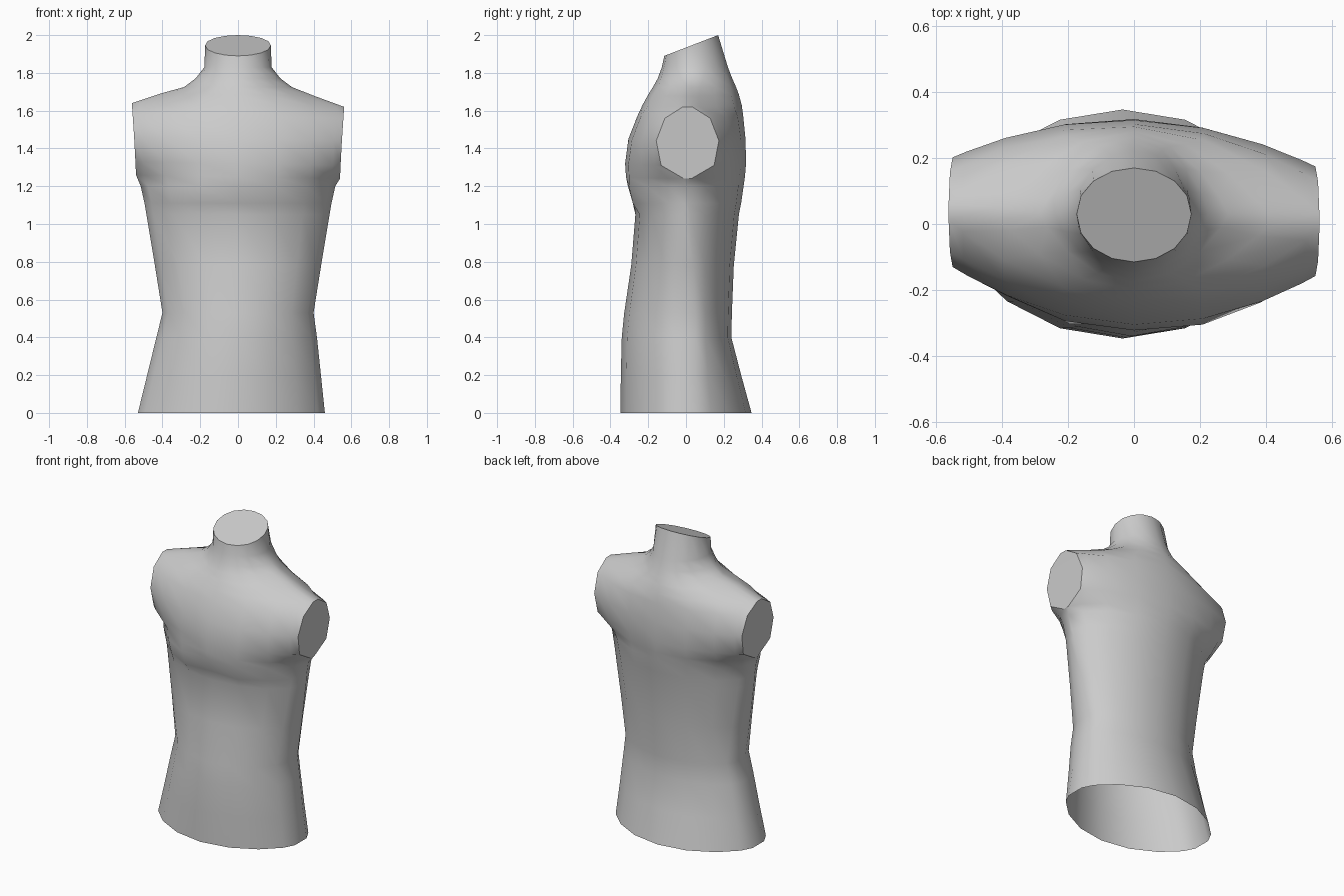
import bpy, bmesh, math

# Horizontal sections: z, half width, front y, back y, half depth of the flat side,
# roundness exponent (0.5 = ellipse, 1 = parabola), chest bulge
SECTIONS = [
    (0.00, 0.495, -0.347, 0.347, 0.06, 0.72, 0.00),
    (0.20, 0.460, -0.345, 0.292, 0.05, 0.68, 0.00),
    (0.40, 0.425, -0.340, 0.240, 0.05, 0.66, 0.00),
    (0.53, 0.400, -0.327, 0.243, 0.05, 0.66, 0.00),
    (0.78, 0.440, -0.290, 0.253, 0.04, 0.66, 0.00),
    (1.05, 0.485, -0.268, 0.280, 0.02, 0.62, 0.00),
    (1.11, 0.495, -0.272, 0.292, 0.01, 0.60, 0.035),
    (1.20, 0.515, -0.306, 0.305, 0.00, 0.60, 0.025),
    (1.25, 0.540, -0.317, 0.312, 0.02, 0.68, 0.012),
    (1.32, 0.543, -0.322, 0.318, 0.14, 0.90, 0.005),
    (1.45, 0.550, -0.305, 0.315, 0.166, 1.0, 0.00),
    (1.57, 0.558, -0.258, 0.303, 0.12, 1.0, 0.00),
    (1.63, 0.562, -0.230, 0.295, 0.025, 1.0, 0.00),
    (1.685, 0.405, -0.200, 0.280, 0.02, 1.0, 0.00),
    (1.725, 0.285, -0.175, 0.265, 0.00, 0.85, 0.00),
    (1.77, 0.225, -0.150, 0.245, 0.00, 0.65, 0.00),
    (1.83, 0.178, -0.128, 0.222, 0.00, 0.50, 0.00),
    (1.94, 0.174, -0.115, 0.170, 0.00, 0.48, 0.00),
]
STEPS = 8


def section_points(z, w, front, back, e, q, chest):
    """Closed outline: front edge right to left, then back edge left to right."""
    arms = 1.22 < z < 1.7
    yc = 0.03 if z > 1.7 else 0.022 if arms else 0.0
    pts = []
    for side, depth in ((-1, front), (1, back)):
        for i in range(STEPS + 1):
            u = -side * math.cos(math.pi * i / STEPS)
            start = yc + side * e
            y = start + (depth - start) * max(0.0, 1 - u * u) ** q
            x = w * u - 0.035 * max(0.0, 1 - z / 0.5)      # hips lean to one side
            if side < 0:
                y -= chest * math.exp(-((abs(x) - 0.22) / 0.13) ** 2)
            h = z
            if arms:                                       # slight twist of the shoulders
                y -= 0.014 * x / 0.56
                h -= 0.010 * x / 0.56
            if z > 1.9:                                    # neck is cut at a slant
                h = 1.89 + 0.11 * (y - front) / (back - front)
            pts.append((x, y, h))
    return pts


# Torso: loft through the sections, open below, closed at neck and arms
bm = bmesh.new()
rings = [[bm.verts.new(p) for p in section_points(*s)] for s in SECTIONS]
for low, high in zip(rings, rings[1:]):
    n = len(low)
    for i in range(n):
        k = (i + 1) % n
        bm.faces.new((low[i], low[k], high[k], high[i]))
bm.faces.new(rings[-1])
bmesh.ops.remove_doubles(bm, verts=bm.verts, dist=0.0005)
bmesh.ops.recalc_face_normals(bm, faces=bm.faces)


# Crisp rims around the flat arm cuts
def is_cut(face):
    c = face.calc_center_median()
    return abs(c.x) > 0.53 and abs(face.normal.x) > 0.985 and 1.25 < c.z < 1.64


for edge in bm.edges:
    if sum(is_cut(f) for f in edge.link_faces) == 1:
        edge.smooth = False

mesh = bpy.data.meshes.new("torso")
bm.to_mesh(mesh)
bm.free()
torso = bpy.data.objects.new("torso", mesh)
bpy.context.collection.objects.link(torso)

bpy.context.view_layer.objects.active = torso
torso.select_set(True)
bpy.ops.object.shade_smooth_by_angle(angle=math.radians(50), keep_sharp_edges=True)
